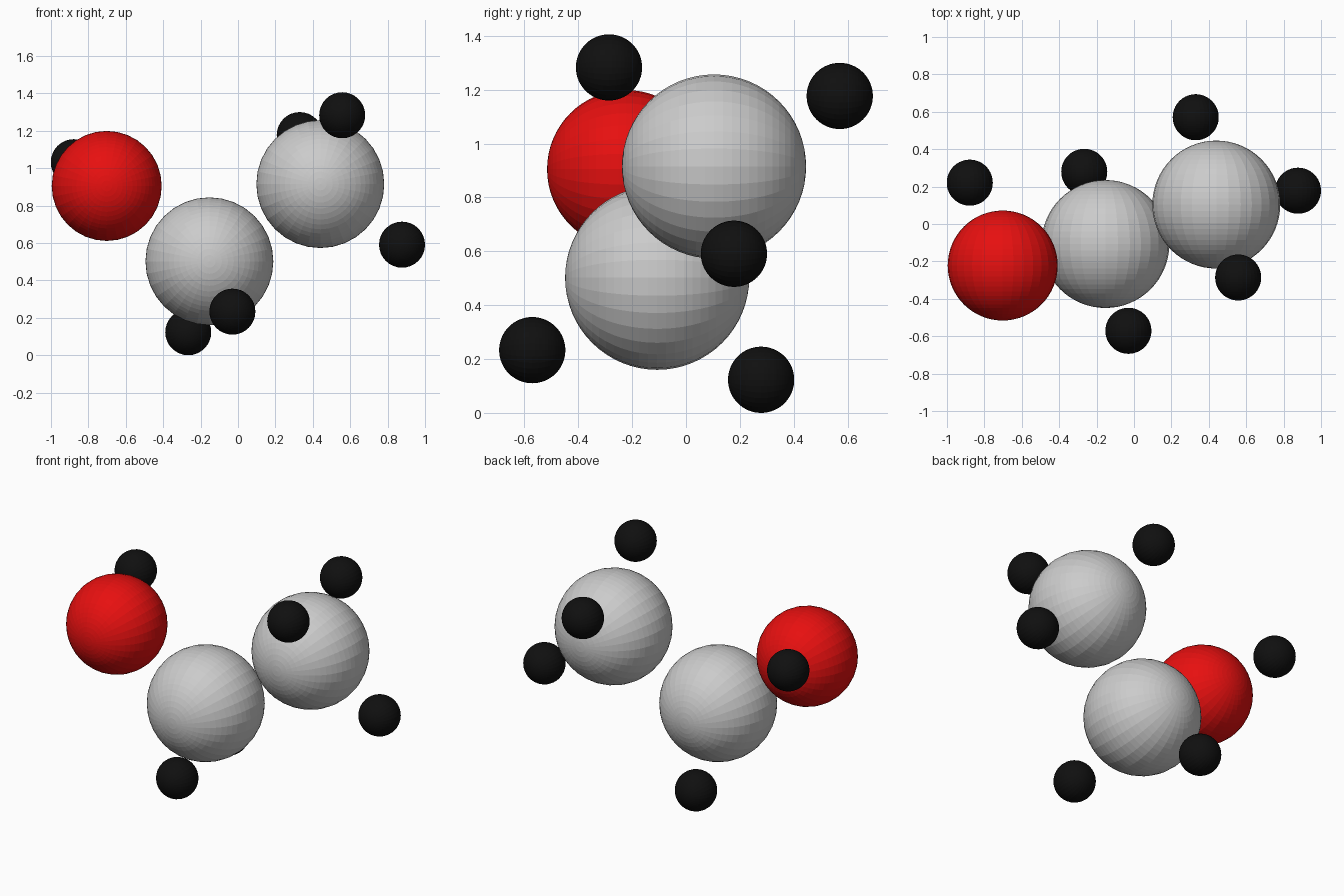
import bpy
from math import radians

if "Cube" in bpy.data.objects:
    bpy.data.objects.remove(bpy.data.objects["Cube"])


def make_material(name, color):
    mat = bpy.data.materials.new(name)
    mat.diffuse_color = color
    mat.use_nodes = True
    mat.node_tree.nodes["Principled BSDF"].inputs["Base Color"].default_value = mat.diffuse_color
    return mat


black = make_material("black", (0.005, 0.005, 0.005, 1))
red = make_material("red", (0.8, 0.005, 0.005, 1))


def atom(name, location, radius, mat=None):
    # Faceted ball with its poles facing front and back
    bpy.ops.mesh.primitive_uv_sphere_add(
        segments=32, ring_count=32, radius=radius,
        location=location, rotation=(radians(90), 0, 0))
    ball = bpy.context.object
    ball.name = name
    if mat:
        ball.data.materials.append(mat)


# Two carbon atoms
atom("carbon_middle", (-0.153, -0.107, 0.502), 0.342)
atom("carbon_end", (0.440, 0.104, 0.915), 0.342)

# Oxygen atom
atom("oxygen", (-0.702, -0.222, 0.905), 0.294, red)

# Hydrogen atoms: one on the oxygen, two on the middle carbon, three on the end
hydrogens = {
    "hydrogen_oxygen": (-0.878, 0.221, 1.032),
    "hydrogen_middle_front": (-0.030, -0.571, 0.233),
    "hydrogen_middle_back": (-0.266, 0.279, 0.123),
    "hydrogen_end_front": (0.557, -0.286, 1.283),
    "hydrogen_end_back": (0.330, 0.571, 1.177),
    "hydrogen_end_right": (0.877, 0.178, 0.591),
}
for name, location in hydrogens.items():
    atom(name, location, 0.123, black)
